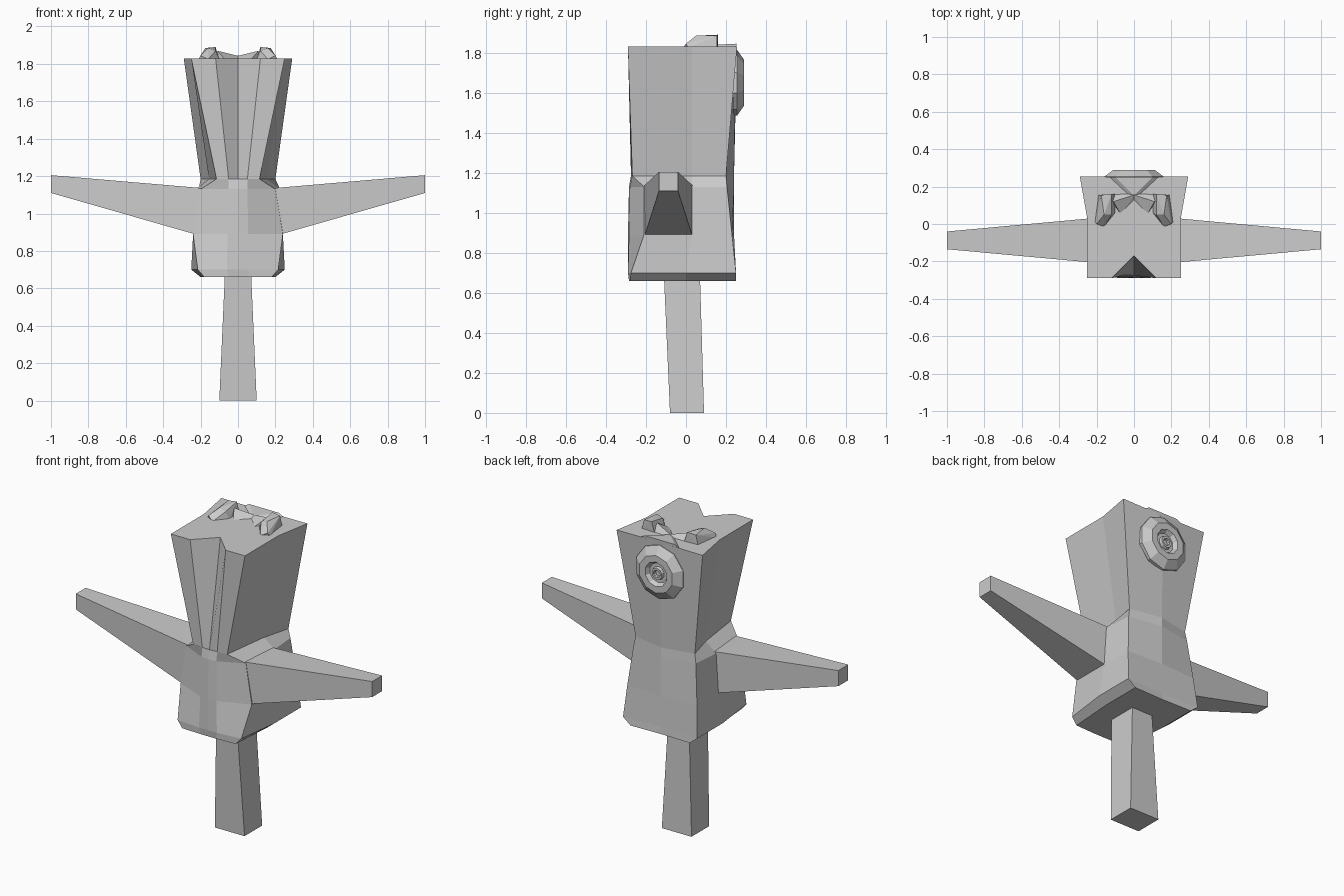
import bpy, bmesh
from math import sin, cos, pi

if "Cube" in bpy.data.objects:
    bpy.data.objects.remove(bpy.data.objects["Cube"])


def finish(bm, name):
    bmesh.ops.recalc_face_normals(bm, faces=bm.faces)
    mesh = bpy.data.meshes.new(name)
    bm.to_mesh(mesh)
    bm.free()
    obj = bpy.data.objects.new(name, mesh)
    bpy.context.collection.objects.link(obj)
    return obj


def loft(name, rings, cap_start=True, cap_end=True):
    bm = bmesh.new()
    rows = [[bm.verts.new(p) for p in ring] for ring in rings]
    n = len(rows[0])
    for a, b in zip(rows, rows[1:]):
        for i in range(n):
            j = (i + 1) % n
            bm.faces.new((a[i], a[j], b[j], b[i]))
    if cap_start:
        bm.faces.new(rows[0][::-1])
    if cap_end:
        bm.faces.new(rows[-1])
    return finish(bm, name)


def hull(name, points):
    bm = bmesh.new()
    for p in points:
        bm.verts.new(p)
    bmesh.ops.convex_hull(bm, input=bm.verts[:])
    return finish(bm, name)


def full_ring(z, half):
    # half section runs front centre -> right side -> back centre
    ring = [(x, y, z) for x, y in half]
    return ring + [(-x, y, z) for x, y in half[-2:0:-1]]


# Torso and flared head, with the tapering front groove
body_sections = [
    (0.66, [(0, -.285), (.05, -.285), (.18, -.28), (.2, 0), (.2, .25), (0, .245)]),
    (0.70, [(0, -.29), (.06, -.29), (.215, -.275), (.25, 0), (.25, .25), (0, .24)]),
    (0.89, [(0, -.29), (.055, -.285), (.24, -.21), (.24, .03), (.235, .23), (0, .24)]),
    (1.13, [(0, -.285), (.05, -.28), (.2, -.21), (.225, .03), (.21, .205), (0, .24)]),
    (1.185, [(0, -.275), (.05, -.272), (.115, -.268), (.155, .03), (.2, .2), (0, .24)]),
    (1.83, [(0, -.17), (.12, -.29), (.25, -.29), (.25, .03), (.29, .255), (0, .25)]),
]
loft("body", [full_ring(z, half) for z, half in body_sections])


# Support post
def rect(x, y0, y1, z):
    return [(-x, y0, z), (x, y0, z), (x, y1, z), (-x, y1, z)]


loft("post", [rect(.1, -.08, .09, 0), rect(.07, -.11, .07, .68)])

# Tapered arms, their ends buried in the torso, and the brows on top
for side, s in (("left", -1), ("right", 1)):
    def section(x, y0, y1, z0, z1):
        return [(s * x, y0, z0), (s * x, y1, z0), (s * x, y1, z1), (s * x, y0, z1)]

    loft(side + "_arm", [section(.18, -.21, .035, .875, 1.135),
                         section(1, -.135, -.04, 1.11, 1.205)])
    brow = [(.21, .01, 1.825), (.16, -.015, 1.825), (.20, .0, 1.845),
            (.16, .05, 1.885), (.12, .05, 1.87), (.175, .155, 1.885),
            (.12, .16, 1.89), (.10, .16, 1.825), (.19, .155, 1.825), (.1, .06, 1.825)]
    hull(side + "_brow", [(s * x, y, z) for x, y, z in brow])
    ridge = [(.07, .05, 1.825), (.0, .12, 1.825), (.0, .165, 1.825), (.0, .155, 1.843),
             (.12, .12, 1.825), (.11, .12, 1.87), (.12, .16, 1.825)]
    hull(side + "_brow_ridge", [(s * x, y, z) for x, y, z in ridge])

# Low raised wedge at the back of the head
hull("rear_wedge", [(-.15, .25, 1.82), (.15, .25, 1.82), (0, .12, 1.825),
                    (-.1, .252, 1.845), (.1, .252, 1.845), (0, .15, 1.84)])

# Stepped ring knob on the back
knob_profile = [(.165, .235), (.165, .255), (.115, .29), (.075, .29), (.06, .265),
                (.04, .265), (.035, .282), (.022, .282), (.018, .265)]
SIDES = 10
loft("rear_knob", [[(r * cos(2 * pi * (i + .5) / SIDES), y,
                     1.65 + r * sin(2 * pi * (i + .5) / SIDES)) for i in range(SIDES)]
                   for r, y in knob_profile])
